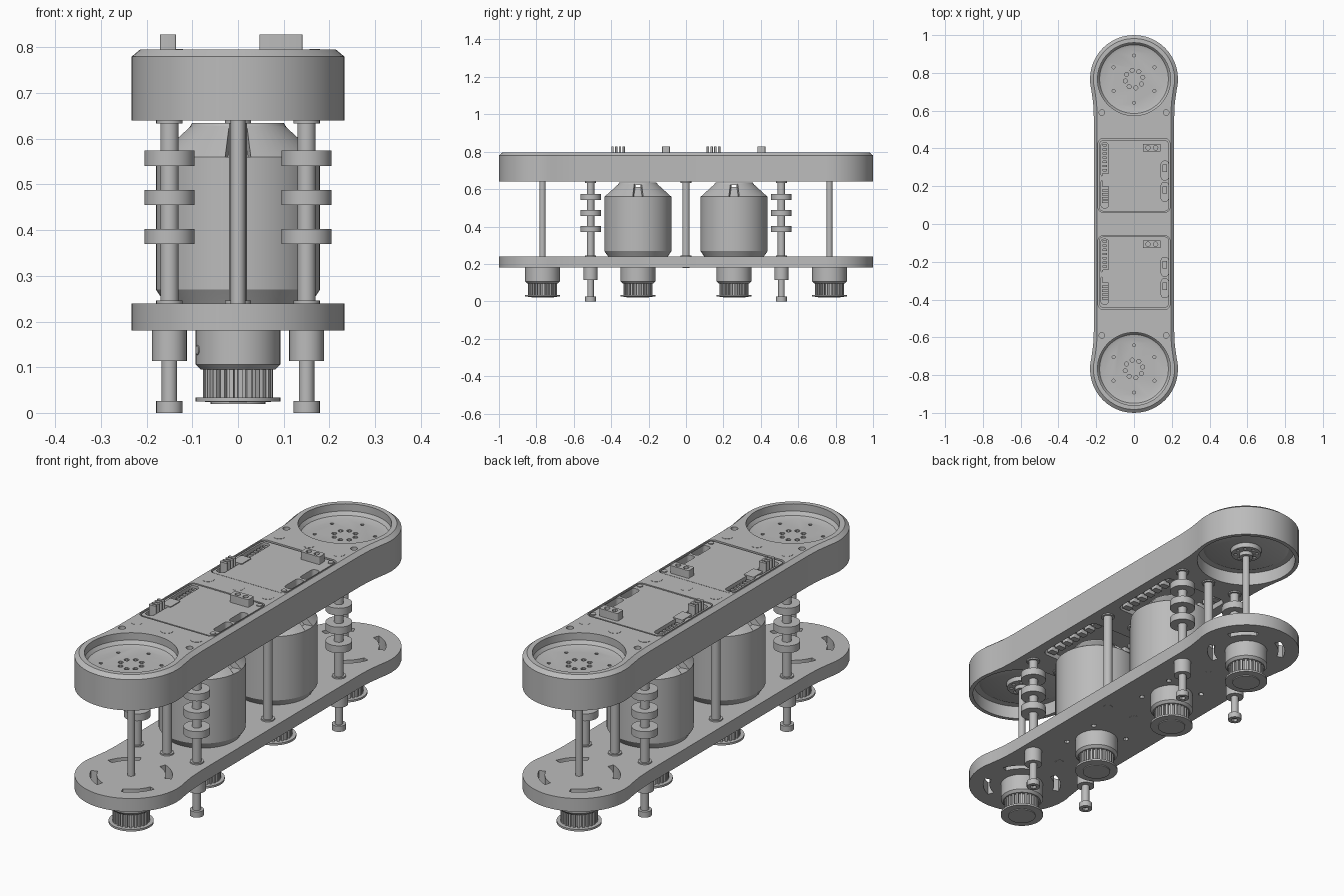
import bpy, bmesh
from math import sin, cos, pi, radians

if "Cube" in bpy.data.objects:
    bpy.data.objects.remove(bpy.data.objects["Cube"], do_unlink=True)

grey = bpy.data.materials.new("plain_grey")
grey.use_nodes = True
grey.diffuse_color = (0.5, 0.5, 0.5, 1)
grey.node_tree.nodes["Principled BSDF"].inputs["Base Color"].default_value = (0.5, 0.5, 0.5, 1)
parts = []


# ---------- helpers: outlines and lofted solids ----------
def circle(r, x=0, y=0, n=40):
    return [(x + r * cos(2 * pi * i / n), y + r * sin(2 * pi * i / n)) for i in range(n)]


def sector(r0, r1, mid, half, x=0, y=0, n=10):
    angles = [radians(mid - half + 2 * half * i / n) for i in range(n + 1)]
    pts = [(r1, a) for a in angles] + [(r0, a) for a in reversed(angles)]
    return [(x + r * cos(a), y + r * sin(a)) for r, a in pts]


def rounded(x, y, w, h, r):
    pts = []
    for k, (sx, sy) in enumerate([(1, 1), (-1, 1), (-1, -1), (1, -1)]):
        for i in range(5):
            a = (k + i / 4) * pi / 2
            pts.append((x + sx * (w / 2 - r) + r * cos(a), y + sy * (h / 2 - r) + r * sin(a)))
    return pts


def waisted(d):
    # long plate outline with round ends and a slightly narrower middle
    quarter = [(0.213 - d, 0.57), (0.216 - d, 0.64)]
    for i in range(15):
        a = radians(-14 + 104 * i / 14)
        quarter.append(((0.233 - d) * cos(a), 0.767 + (0.233 - d) * sin(a)))
    half = quarter + [(-x, y) for x, y in reversed(quarter[:-1])]
    return half + [(-x, -y) for x, y in half]


def loft_into(bm, rings):
    loops = [[bm.verts.new((x, y, z)) for x, y in pts] for pts, z in rings]
    n = len(loops[0])
    bm.faces.new(loops[0][::-1])
    bm.faces.new(loops[-1])
    for a, b in zip(loops, loops[1:]):
        for i in range(n):
            j = (i + 1) % n
            bm.faces.new((a[i], a[j], b[j], b[i]))


def solid(name, *lofts):
    bm = bmesh.new()
    for rings in lofts:
        loft_into(bm, rings)
    bmesh.ops.recalc_face_normals(bm, faces=bm.faces)
    me = bpy.data.meshes.new(name)
    bm.to_mesh(me)
    bm.free()
    ob = bpy.data.objects.new(name, me)
    bpy.context.collection.objects.link(ob)
    me.materials.append(grey)
    parts.append(ob)
    return ob


def prism(pts, z0, z1):
    return [(pts, z0), (pts, z1)]


def turned(profile, x=0, y=0, n=40):
    return [(circle(r, x, y, n), z) for r, z in profile]


def cut(ob, *lofts):
    # one cutter per loft, so that neighbouring cuts never disturb each other
    for rings in lofts:
        cutter = solid("cutter", rings)
        parts.remove(cutter)
        mod = ob.modifiers.new("cut", "BOOLEAN")
        mod.operation, mod.solver, mod.object = "DIFFERENCE", "EXACT", cutter
        bpy.context.view_layer.objects.active = ob
        bpy.ops.object.modifier_apply(modifier=mod.name)
        bpy.data.objects.remove(cutter, do_unlink=True)


END, MOTOR, ROW, SIDE = 0.767, 0.257, 0.51, 0.15

# ---------- upper housing with dished ends ----------
housing = solid("upper_housing", [(waisted(0), 0.64), (waisted(0), 0.78), (waisted(0.018), 0.795)])
for s in (-1, 1):
    y = s * END
    cut(housing,
        turned([(0.165, 0.742), (0.182, 0.747), (0.193, 0.762), (0.193, 0.83)], 0, y, 64),
        turned([(0.215, 0.6), (0.215, 0.7)], 0, y, 64),
        prism(rounded(0, s * 0.257, 0.38, 0.39, 0.025), 0.78, 0.83),
        prism(rounded(0, s * MOTOR, 0.33, 0.35, 0.03), 0.6, 0.665))
    for i in range(6):
        a = radians(30 + 60 * i)
        cut(housing, prism(circle(0.008, 0.125 * cos(a), y + 0.125 * sin(a), 10), 0.725, 0.8))
    for i in range(8):
        a = radians(45 * i + 12)
        cut(housing, prism(circle(0.011, 0.047 * cos(a), y + 0.047 * sin(a), 10), 0.725, 0.8))
    for x in (-0.17, 0.17):
        cut(housing, prism(circle(0.015, x, s * 0.59, 16), 0.74, 0.83))

# ---------- control boards, set into the housing ----------
for y in (-0.255, 0.255):
    board = solid("control_board", prism(rounded(0, y, 0.368, 0.376, 0.02), 0.776, 0.793))
    slots = [prism(rounded(-0.155, y + 0.085, 0.042, 0.18, 0.018), 0.7, 0.83),
             prism(rounded(-0.155, y - 0.095, 0.042, 0.15, 0.018), 0.7, 0.83),
             prism(rounded(0.163, y + 0.028, 0.038, 0.1, 0.015), 0.7, 0.83),
             prism(rounded(0.163, y - 0.085, 0.038, 0.1, 0.015), 0.7, 0.83)]
    cut(board, *slots)
    cut(housing, *slots)
    solid("header_pins", *[prism(rounded(-0.155, y + 0.162 - 0.022 * i, 0.022, 0.012, 0.002), 0.699, 0.785)
                           for i in range(7)])
    solid("small_plug", prism(rounded(-0.145, y - 0.022, 0.05, 0.07, 0.006), 0.699, 0.797))
    solid("ribbon_plug", *[prism(rounded(-0.153, y - 0.078 - 0.02 * i, 0.035, 0.013, 0.004), 0.699, 0.828)
                           for i in range(4)])
    socket = solid("power_socket", prism(rounded(0.094, y + 0.148, 0.094, 0.042, 0.004), 0.78, 0.828))
    cut(socket, *[prism(circle(0.012, x, y + 0.148, 12), 0.81, 0.84) for x in (0.074, 0.114)])
    solid("edge_chips", *[prism(rounded(0.163, y + d, 0.026, 0.04, 0.004), 0.699, 0.765)
                          for d in (0.04, -0.075)])
    solid("board_screws", *[prism(circle(0.012, x, y + d, 16), 0.79, 0.797)
                            for x, d in ((0.168, 0.17), (0.168, -0.165))])
    solid("underside_chips", *[prism(rounded(sx * 0.125, y + 0.05 * i, 0.04, 0.03, 0.004), 0.645, 0.667)
                               for sx in (-1, 1) for i in range(-3, 4)])

# ---------- lower plate with curved slots ----------
plate = solid("lower_plate", prism(waisted(0), 0.18, 0.24))
for s in (-1, 1):
    for i in range(4):
        a = radians(45 + 90 * i)
        cut(plate, prism(sector(0.142, 0.17, 45 + 90 * i, 24, 0, s * END), 0.1, 0.3),
            prism(circle(0.012, 0.13 * cos(a), s * MOTOR + 0.13 * sin(a), 12), 0.1, 0.3))

# ---------- belt pulleys under the plate, with teeth and flange ----------
teeth = []
for i in range(24):
    for d, r in ((0, 0.077), (0.5, 0.077), (0.55, 0.066), (0.95, 0.066)):
        a = 2 * pi * (i + d) / 24
        teeth.append((r * cos(a), r * sin(a)))
for y in (-END, -MOTOR, MOTOR, END):
    solid("pulley_hub", turned([(0.082, 0.095), (0.093, 0.106), (0.093, 0.18)], 0, y))
    solid("pulley_teeth", prism([(px, py + y) for px, py in teeth], 0.034, 0.096))
    solid("pulley_flange", turned([(0.06, 0.02), (0.06, 0.024), (0.093, 0.025), (0.093, 0.034)], 0, y))
    screw = solid("set_screw", turned([(0.011, -0.0945), (0.011, -0.085)], n=12))
    screw.rotation_euler = (0, pi / 2, radians(18))
    screw.location = (0, y, 0.138)

# ---------- drive axles and the hubs inside the dished ends ----------
for s in (-1, 1):
    solid("drive_axle", turned([(0.016, 0.2), (0.016, 0.71)], 0, s * END, 24))
    solid("dish_rim", turned([(0.172, 0.692), (0.19, 0.701)], 0, s * END, 64))
    hub = solid("axle_hub", turned([(0.065, 0.672), (0.07, 0.7)], 0, s * END))
    cut(hub, *[prism(circle(0.008, 0.047 * cos(i * pi / 4), s * END + 0.047 * sin(i * pi / 4), 10), 0.6, 0.685)
               for i in range(8)])
    solid("hub_nose", turned([(0.03, 0.655), (0.03, 0.68)], 0, s * END, 24))

# ---------- motors ----------
for y in (-MOTOR, MOTOR):
    solid("motor_base", turned([(0.16, 0.24), (0.165, 0.248), (0.18, 0.27)], 0, y, 48))
    solid("motor_can", turned([(0.18, 0.27), (0.18, 0.56)], 0, y, 48))
    solid("motor_core", turned([(0.14, 0.56), (0.085, 0.61)], 0, y, 48))
    solid("motor_top_ring", turned([(0.108, 0.622), (0.1, 0.635)], 0, y, 48))
    for i in range(4):
        solid("motor_spoke", [(sector(0.13, 0.18, 45 + 90 * i, 36, 0, y), 0.56),
                              (sector(0.06, 0.1, 45 + 90 * i, 34, 0, y), 0.632)])

# ---------- spacer posts, with washers and cover bolts ----------
roller_spots = [(sx * SIDE, sy * ROW) for sx in (-1, 1) for sy in (-1, 1)]
post_spots = [(0, -ROW), (0, 0), (0, ROW), (-SIDE, 0), (SIDE, 0)]
for x, y in roller_spots + post_spots:
    solid("spacer_post", turned([(0.02, 0.24), (0.02, 0.64)], x, y, 24))
    solid("post_washers", turned([(0.029, 0.24), (0.029, 0.246)], x, y, 24),
          turned([(0.029, 0.634), (0.029, 0.64)], x, y, 24))
    solid("cover_bolt", turned([(0.026, 0.79), (0.026, 0.796)], x, y, 24))
    solid("under_bolt", turned([(0.02, 0.179), (0.02, 0.182)], x, y, 16))

# ---------- roller stacks and feet ----------
for x, y in roller_spots:
    for z in (0.37, 0.455, 0.541):
        solid("roller", turned([(0.055, z), (0.055, z + 0.033)], x, y, 32))
    solid("foot_collar", turned([(0.038, 0.114), (0.038, 0.18)], x, y, 32))
    solid("foot_rod", turned([(0.017, 0.02), (0.017, 0.12)], x, y, 24))
    foot = solid("foot_pad", turned([(0.029, 0), (0.029, 0.026)], x, y, 24))
    cut(foot, turned([(0.014, -0.01), (0.014, 0.012)], x, y, 6))

# ---------- shading ----------
bpy.ops.object.select_all(action="DESELECT")
for ob in parts:
    ob.select_set(True)
bpy.context.view_layer.objects.active = housing
bpy.ops.object.shade_smooth_by_angle(angle=radians(30))
